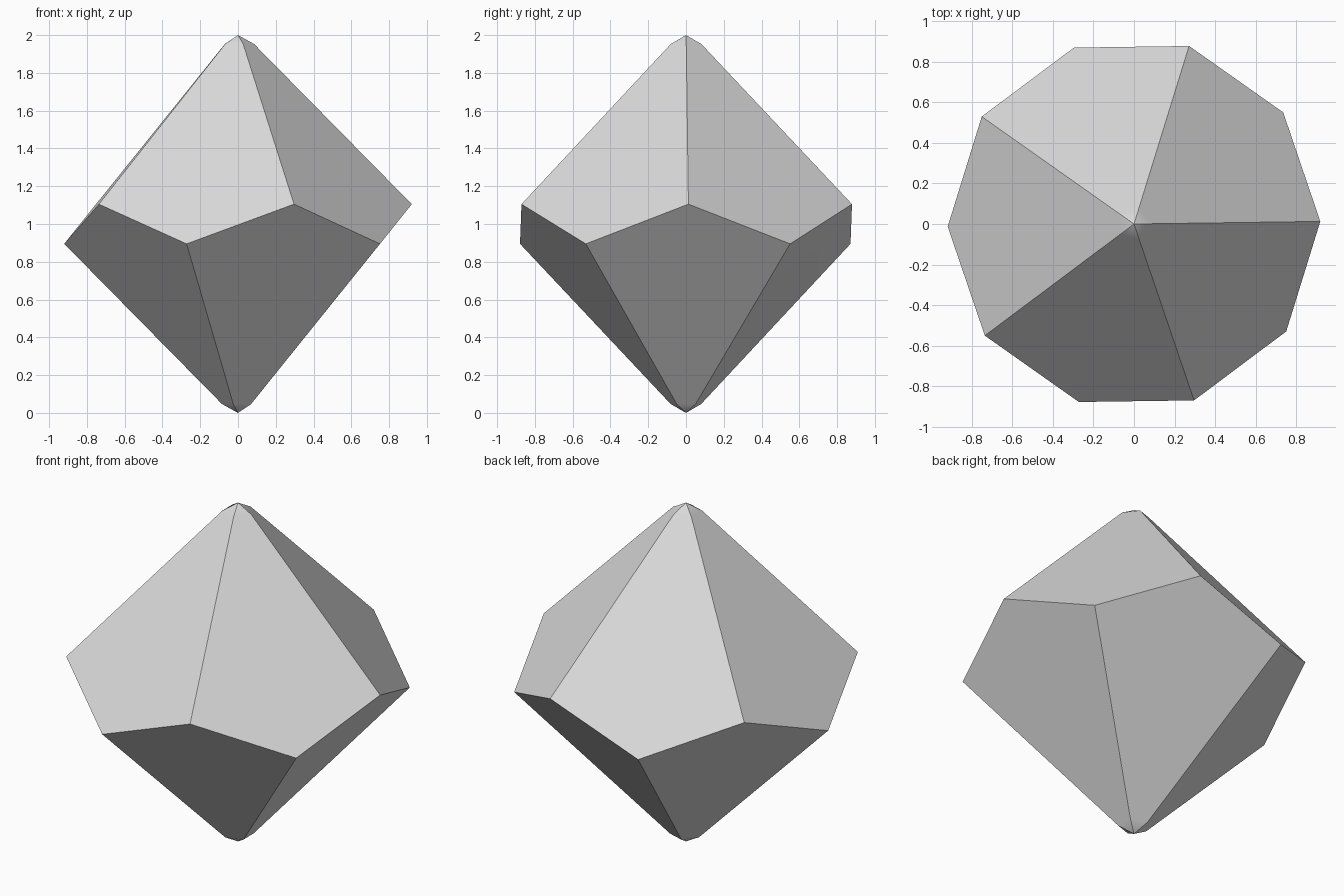
import bpy, bmesh, math

cube = bpy.data.objects.get("Cube")
if cube:
    bpy.data.objects.remove(cube, do_unlink=True)

SIDES = 5
RADIUS = 0.92        # girdle corners
TIP_RADIUS = 0.085   # where each worn tip begins
TWIST = math.radians(0.8)
STEP = math.tau / SIDES

grey = bpy.data.materials.new("light_grey")
grey.use_nodes = True
grey.diffuse_color = (0.7, 0.7, 0.7, 1)
grey.node_tree.nodes["Principled BSDF"].inputs["Base Color"].default_value = grey.diffuse_color

bm = bmesh.new()


def ring(radius, z, turn):
    """Five corners around the vertical axis."""
    return [bm.verts.new((radius * math.cos(turn + i * STEP),
                          radius * math.sin(turn + i * STEP), z))
            for i in range(SIDES)]


def crown(tip_z, ring_z, girdle, opposite, turn, shift):
    """Five kite faces running up to a blunted tip."""
    tip = bm.verts.new((0, 0, tip_z))
    worn = ring(TIP_RADIUS, ring_z, turn)
    for i in range(SIDES):
        j = (i + 1) % SIDES
        bm.faces.new((tip, worn[i], worn[j]))
        bm.faces.new((worn[i], girdle[i], opposite[(i + shift) % SIDES],
                      girdle[j], worn[j]))


# Zigzag girdle, then the upper and lower crowns
low_turn = TWIST + STEP / 2
upper = ring(RADIUS, 1.105, TWIST)
lower = ring(RADIUS, 0.895, low_turn)
crown(2, 1.953, upper, lower, TWIST, 0)
crown(0, 0.047, lower, upper, low_turn, 1)

bmesh.ops.recalc_face_normals(bm, faces=bm.faces)
mesh = bpy.data.meshes.new("ten_sided_die")
bm.to_mesh(mesh)
bm.free()
mesh.materials.append(grey)

die = bpy.data.objects.new("ten_sided_die", mesh)
bpy.context.collection.objects.link(die)

# Soft tips, crisp ridges
bpy.ops.object.select_all(action='DESELECT')
die.select_set(True)
bpy.context.view_layer.objects.active = die
bpy.ops.object.shade_smooth_by_angle(angle=math.radians(30))
weighted = die.modifiers.new("flat_faces", 'WEIGHTED_NORMAL')
weighted.keep_sharp = True
